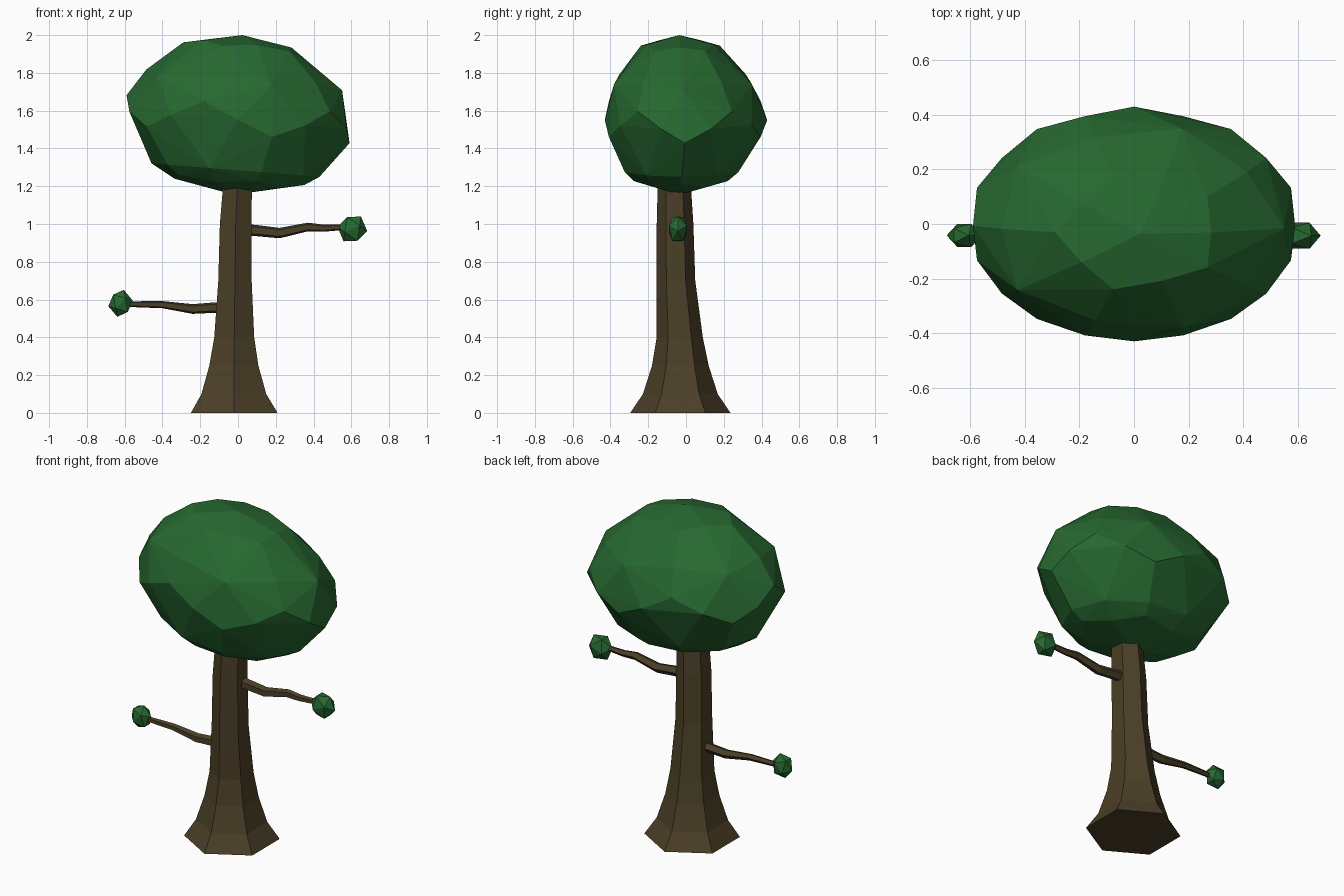
import bpy, bmesh
from math import sin, cos, tau, radians
from mathutils import Vector, Matrix

if "Cube" in bpy.data.objects:
    bpy.data.objects.remove(bpy.data.objects["Cube"])


def material(name, color):
    m = bpy.data.materials.new(name)
    m.diffuse_color = (*color, 1)
    m.use_nodes = True
    m.node_tree.nodes["Principled BSDF"].inputs["Base Color"].default_value = m.diffuse_color
    return m


GREEN = material("leaf_green", (0.02, 0.14, 0.03))
BROWN = material("bark_brown", (0.07, 0.05, 0.02))


def finish(bm, name, mat):
    bmesh.ops.recalc_face_normals(bm, faces=bm.faces)
    me = bpy.data.meshes.new(name)
    bm.to_mesh(me)
    bm.free()
    me.materials.append(mat)
    ob = bpy.data.objects.new(name, me)
    bpy.context.collection.objects.link(ob)
    return ob


def loft(name, rings, mat):
    """Skin a list of equal-length point rings and cap both ends."""
    bm = bmesh.new()
    vs = [[bm.verts.new(p) for p in ring] for ring in rings]
    n = len(vs[0])
    for a, b in zip(vs, vs[1:]):
        for i in range(n):
            j = (i + 1) % n
            bm.faces.new((a[i], a[j], b[j], b[i]))
    bm.faces.new(vs[0])
    bm.faces.new(vs[-1])
    return finish(bm, name, mat)


def trunk():
    # z, radius, centre x, centre y
    sections = [(0, .265, -.02, -.03), (.1, .198, -.022, -.03), (.25, .15, -.022, -.03),
                (.4, .122, -.02, -.033), (.7, .102, -.016, -.053),
                (1.0, .097, -.012, -.058), (1.2, .088, -.003, -.062)]
    rings = [[(x + r * cos(tau * (i + .5) / 6), y + r * sin(tau * (i + .5) / 6), z)
              for i in range(6)] for z, r, x, y in sections]
    loft("trunk", rings, BROWN)


def branch(name, path):
    # path of x, z, radius at constant depth, five-sided
    rings = [[(x, -.043 + r * cos(tau * i / 5), z + r * sin(tau * i / 5))
              for i in range(5)] for x, z, r in path]
    loft(name, rings, BROWN)


def leaf_ball(name, centre, size, tilt):
    bm = bmesh.new()
    bmesh.ops.create_icosphere(bm, subdivisions=1, radius=1)
    bm.transform(Matrix.Translation(centre) @ Matrix.Diagonal((*size, 1))
                 @ Matrix.Rotation(radians(tilt), 4, 'Y'))
    finish(bm, name, GREEN)


def canopy():
    # corners, edge middles and face centres of an icosahedron, pushed to a sphere
    ico = bmesh.new()
    bmesh.ops.create_icosphere(ico, subdivisions=1, radius=1)
    pts = [v.co.copy() for v in ico.verts]
    pts += [(e.verts[0].co + e.verts[1].co) / 2 for e in ico.edges]
    pts += [f.calc_center_median() for f in ico.faces]
    ico.free()
    bm = bmesh.new()
    for p in pts:
        p.normalize()
        if .7 < p.z < .99:          # tighten the crown ring
            p = Vector((p.x * .84, p.y * .84, p.z * 1.08)).normalized()
        elif .5 < p.z < .6:         # flatten the upper shoulder
            p *= .965
        elif -.6 < p.z < -.4:       # taper the underside
            flat = Vector((p.x, p.y, 0)).normalized() * .735
            p = Vector((flat.x, flat.y, -.67))
        up = .45 if p.z > 0 else .395
        x, z = .605 * p.x, up * p.z
        bm.verts.new((x + .05 * z, .43 * p.y - .035 * abs(p.z), 1.55 + z - .08 * x))
    bmesh.ops.convex_hull(bm, input=bm.verts)
    finish(bm, "canopy", GREEN)


trunk()
branch("right_branch", [(.02, .97, .034), (.1, .965, .031), (.22, .952, .029),
                        (.37, .984, .024), (.45, .978, .02), (.58, .984, .015)])
branch("left_branch", [(-.05, .56, .031), (-.13, .557, .029), (-.24, .55, .027),
                       (-.4, .573, .02), (-.6, .576, .015)])
leaf_ball("right_leaf_ball", (.605, -.043, .974), (.08, .056, .08), 35)
leaf_ball("left_leaf_ball", (-.622, -.042, .58), (.066, .05, .074), 15)
canopy()
